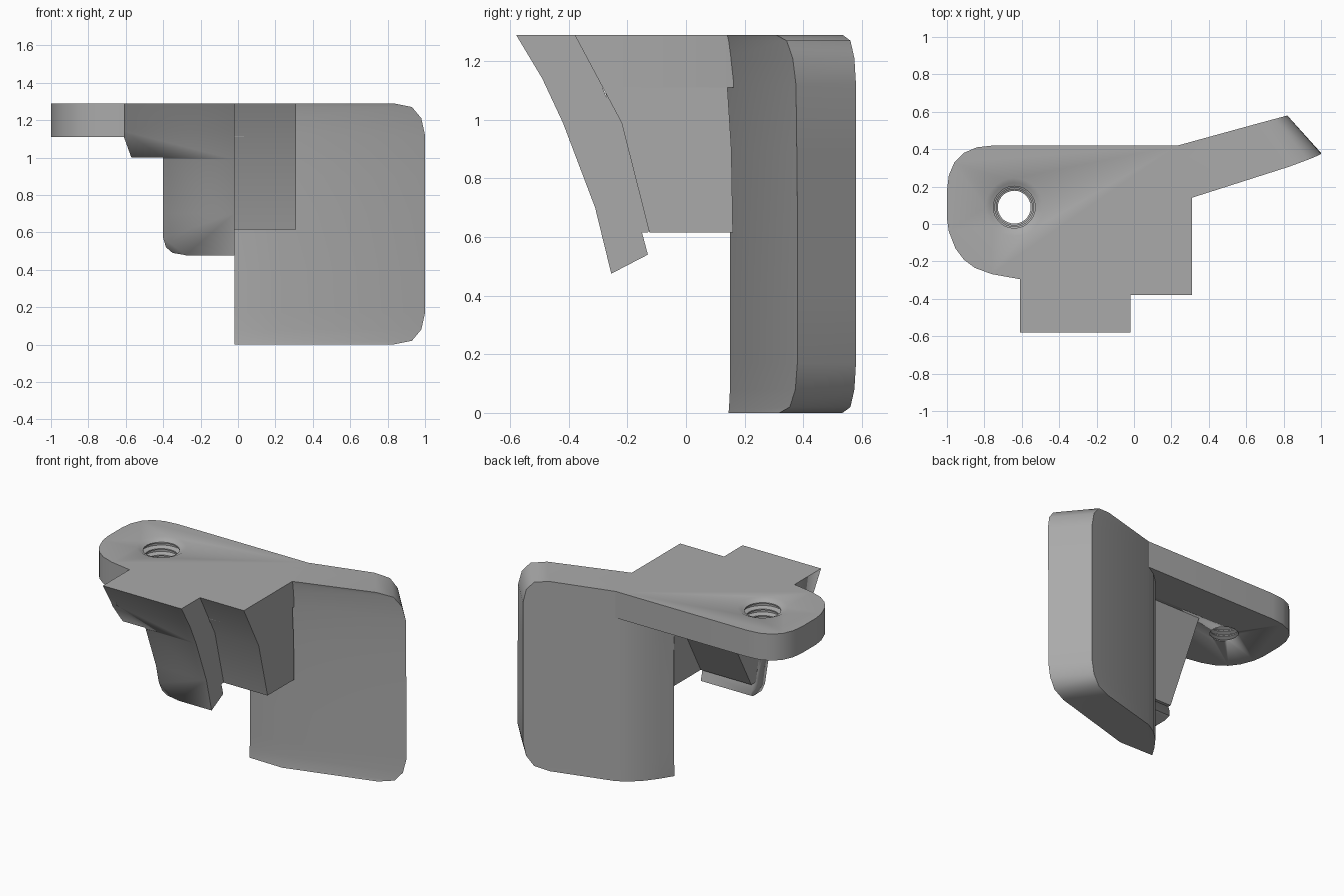
import bpy, bmesh, math

if "Cube" in bpy.data.objects:
    bpy.data.objects.remove(bpy.data.objects["Cube"])

TOP = 1.29
grey = bpy.data.materials.new("dark_grey")
grey.diffuse_color = (.4, .4, .4, 1)
grey.use_nodes = True
grey.node_tree.nodes["Principled BSDF"].inputs["Base Color"].default_value = grey.diffuse_color


def finish(name, bm, helper=False, angle=25):
    bmesh.ops.recalc_face_normals(bm, faces=bm.faces[:])
    me = bpy.data.meshes.new(name)
    bm.to_mesh(me)
    bm.free()
    me.materials.append(grey)
    me.shade_smooth()
    me.set_sharp_from_angle(angle=math.radians(angle))
    ob = bpy.data.objects.new(name, me)
    bpy.context.scene.collection.objects.link(ob)
    if helper:
        ob.hide_render = True
        ob.display_type = 'WIRE'
    return ob


def loft(name, sections, helper=False, angle=25):
    """Skin equal-length rings of 3D points and cap both ends."""
    bm = bmesh.new()
    rings = [[bm.verts.new(p) for p in s] for s in sections]
    n = len(rings[0])
    for a, b in zip(rings, rings[1:]):
        for i in range(n):
            j = (i + 1) % n
            bm.faces.new((a[i], a[j], b[j], b[i]))
    bm.faces.new(rings[0][::-1])
    bm.faces.new(rings[-1])
    return finish(name, bm, helper, angle)


def extrude_x(name, profile, x0, x1):
    return loft(name, [[(x, y, z) for y, z in profile] for x in (x0, x1)])


def boolean(ob, cutter, operation):
    m = ob.modifiers.new("cut", 'BOOLEAN')
    m.operation = operation
    m.object = cutter
    m.solver = 'EXACT'


# Top plate with rounded left end
outline = [(-.75, .42), (-.84, .41), (-.91, .38), (-.96, .33), (-.99, .26),
           (-1, .18), (-1, .03), (-.99, -.04), (-.955, -.13), (-.91, -.19),
           (-.85, -.235), (-.76, -.268), (-.61, -.295), (.31, -.28), (.31, .16),
           (.235, .42)]
plate = loft("top_plate", [[(x, y, z) for x, y in outline] for z in (1.11, TOP)])

# Threaded screw hole with a shallow countersink
rings = [(TOP + .01, .175), (TOP - .012, .13)]
for i in range(4):
    z = TOP - .02 - i * .04
    r = .112 - i * .008
    rings += [(z, r), (z - .008, r), (z - .018, r + .022), (z - .03, r + .022)]
rings += [(1.118, .088), (1.05, .088)]
hole = loft("hole_cutter", [[(-.64 + r * math.cos(a * math.tau / 28),
                              .09 + r * math.sin(a * math.tau / 28), z)
                             for a in range(28)] for z, r in rings], True)
boolean(plate, hole, 'DIFFERENCE')

# Large side blade, rounded at its outer corners: (height, corner inset, front shift)
levels = [(0, .17, -.005), (.02, .07, -.003), (.08, .02, 0), (.17, 0, 0),
          (.4, 0, 0), (.7, 0, 0), (.9, 0, -.005), (1.12, 0, -.012),
          (1.21, .02, -.022), (1.27, .07, -.03), (TOP, .17, -.035)]
blade = []
for z, inset, s in levels:
    blade.append([(-.02, .155 + s, z), (.23, .15 + s, z),
                  (1 - inset, .38 - .35 * inset + s * .4, z),
                  (.82 - inset, .58 - .27 * inset, z),
                  (.235, .42, z), (.16, .375, z), (.09, .31, z), (.03, .23, z)])
loft("side_blade", blade, angle=45)

# Block in front of the blade
extrude_x("front_block", [(-.38, TOP), (-.22, .99), (-.125, .615), (.16, .615),
                          (.155, .9), (.13, TOP)], -.02, .31)

# Curved hook tongue joined to the plate, trimmed to its front outline
tongue = extrude_x("hook_tongue", [
    (-.58, TOP), (-.49, 1.14), (-.42, .99), (-.31, .7), (-.255, .475),
    (-.13, .54), (-.15, .615), (-.24, 1.0), (-.285, 1.11), (-.27, 1.12),
    (-.27, TOP)], -.8, -.02)
trim = [(-.61, 1.4), (-.61, 1.11), (-.57, 1.0), (-.4, 1.0), (-.4, .57),
        (-.385, .52), (-.35, .49), (-.28, .478), (-.2, .4), (.1, .4), (.1, 1.4)]
trimmer = loft("tongue_trim", [[(x, y, z) for x, z in trim] for y in (-.9, .2)], True)
boolean(tongue, trimmer, 'INTERSECT')

# Slanted gusset behind the tongue
extrude_x("gusset", [(-.18, .615), (-.13, .615), (.145, 1.12), (-.28, 1.12)], -.4, -.02)
